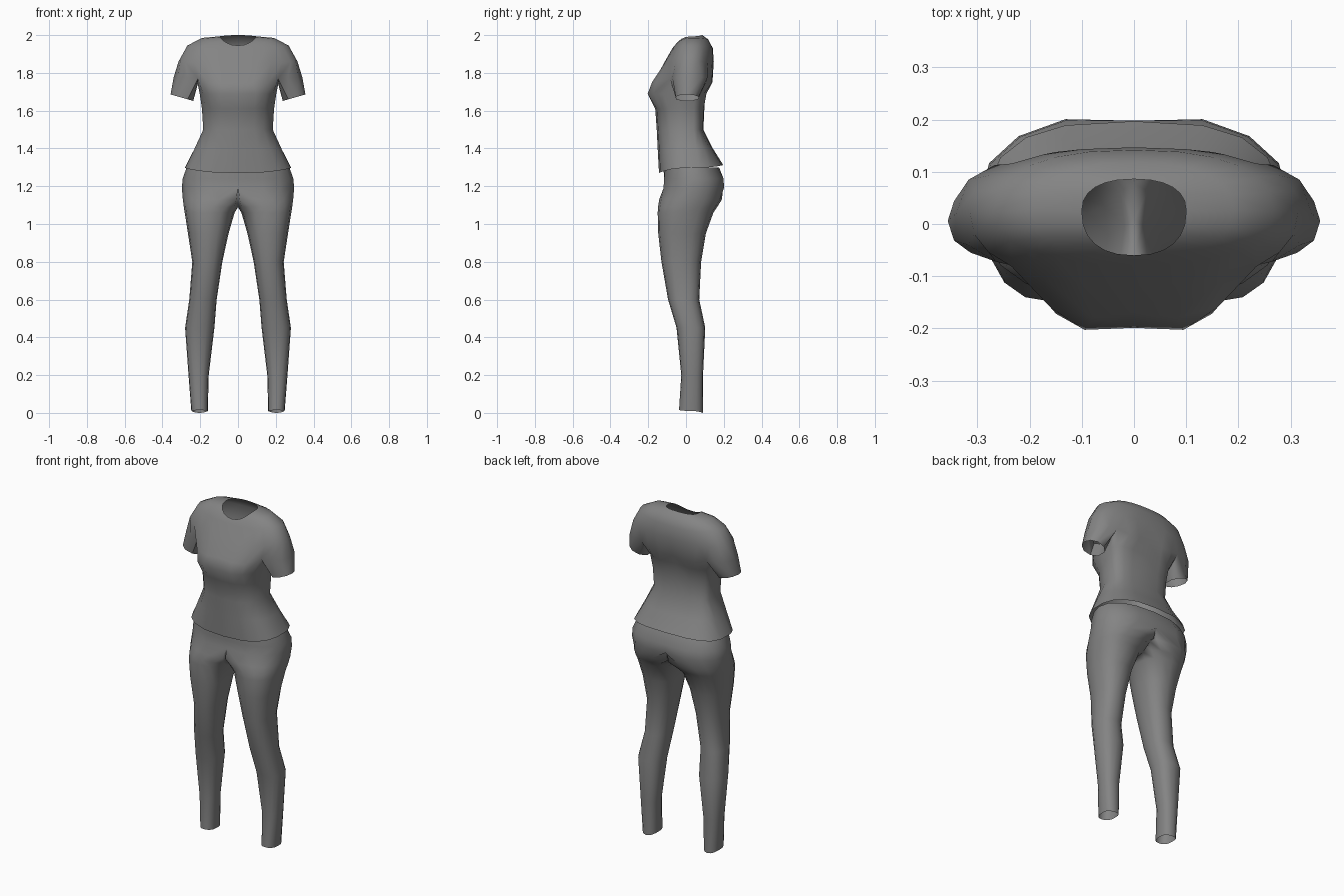
import bpy, bmesh
from math import sin, cos, radians, copysign

cube = bpy.data.objects.get("Cube")
if cube:
    bpy.data.objects.remove(cube)

grey = bpy.data.materials.new("grey cloth")
grey.use_nodes = True
grey.diffuse_color = (0.23, 0.23, 0.23, 1)
grey.node_tree.nodes["Principled BSDF"].inputs["Base Color"].default_value = grey.diffuse_color


def power(v, p):
    return copysign(abs(v) ** p, v)


def ring(angles, x_in, x_out, y_front, y_back, z_front, z_side, z_back, p=0.85, y_mid=None, dent=0.0):
    """Rounded cross-section; points past the centre plane are laid onto it."""
    cx, rx = (x_in + x_out) / 2, (x_out - x_in) / 2
    cy = (y_front + y_back) / 2 if y_mid is None else y_mid
    pts = []
    for a in angles:
        c, s = cos(radians(a)), sin(radians(a))
        x = max(0.0, cx + rx * power(c, p))
        if x < 1e-4:
            x = 0.0
        y_end, z_end = (y_front, z_front) if s < 0 else (y_back, z_back)
        y = cy + (y_end - cy) * abs(s) ** p
        if x == 0:
            y -= copysign(dent, s)
        pts.append((x, y, z_side + (z_end - z_side) * s * s))
    return pts


def strip(bm, low, high, closed=False):
    n = len(low)
    for i in range(n if closed else n - 1):
        j = (i + 1) % n
        quad = (low[i], low[j], high[j], high[i])
        if any(v.co.x > 1e-4 for v in quad):
            bm.faces.new(quad)


def add(bm, pts):
    return [bm.verts.new(p) for p in pts]


def finish(name, bm):
    bmesh.ops.delete(bm, geom=[v for v in bm.verts if not v.link_faces], context='VERTS')
    mesh = bpy.data.meshes.new(name)
    bm.to_mesh(mesh)
    bm.free()
    mesh.materials.append(grey)
    ob = bpy.data.objects.new(name, mesh)
    bpy.context.collection.objects.link(ob)
    mirror = ob.modifiers.new("mirror", 'MIRROR')
    mirror.merge_threshold = 0.0005
    bpy.ops.object.select_all(action='DESELECT')
    ob.select_set(True)
    bpy.context.view_layer.objects.active = ob
    bpy.ops.object.shade_smooth_by_angle(angle=radians(60))


# Trousers: one leg lofted up into half of the hips
leg_angles = [i * 22.5 - 180 for i in range(16)]
leg_rings = [  # z, inner x, outer x, front y, back y, centre dent
    (0.20, 0.155, 0.262, -0.025, 0.09, 0),
    (0.45, 0.125, 0.28, -0.05, 0.102, 0),
    (0.60, 0.113, 0.258, -0.095, 0.07, 0),
    (0.80, 0.083, 0.242, -0.13, 0.08, 0),
    (0.95, 0.05, 0.265, -0.147, 0.105, 0),
    (1.06, 0.018, 0.282, -0.15, 0.145, 0),
    (1.09, -0.02, 0.287, -0.148, 0.165, 0),
    (1.13, -0.10, 0.292, -0.142, 0.19, 0.01),
    (1.19, -0.297, 0.297, -0.13, 0.212, 0.016),
    (1.24, -0.293, 0.293, -0.127, 0.21, 0.012),
    (1.30, -0.272, 0.272, -0.12, 0.175, 0),
]
bm = bmesh.new()
low = add(bm, ring(leg_angles, 0.16, 0.247, -0.037, 0.09, 0.015, 0.01, 0.0))
for z, x_in, x_out, yf, yb, dent in leg_rings:
    high = add(bm, ring(leg_angles, x_in, x_out, yf, yb, z, z, z, dent=dent))
    strip(bm, low, high, closed=True)
    low = high
finish("trousers", bm)

# Shirt: chest line where the body and sleeve part
bm = bmesh.new()
front = add(bm, [(0, -0.17, 1.75), (0.08, -0.18, 1.75), (0.16, -0.16, 1.75), (0.212, -0.085, 1.77)])
arm = add(bm, [(0.265, -0.072, 1.775), (0.318, -0.04, 1.775), (0.341, 0.02, 1.775),
               (0.317, 0.085, 1.775), (0.267, 0.113, 1.775)])
back = add(bm, [(0.215, 0.115, 1.77), (0.15, 0.138, 1.75), (0.08, 0.14, 1.75), (0, 0.13, 1.75)])
armpit = add(bm, [(0.213, -0.03, 1.74), (0.213, 0.06, 1.74)])

# Shirt body, from the hem up to the chest line
body_angles = [-90 + 20 * i for i in range(10)]
body_rings = [  # half width, front y, back y, front z, side z, back z, dent
    (0.284, -0.143, 0.197, 1.27, 1.297, 1.312, 0),
    (0.232, -0.150, 0.142, 1.40, 1.40, 1.40, 0),
    (0.186, -0.155, 0.092, 1.50, 1.50, 1.50, 0),
    (0.193, -0.163, 0.097, 1.61, 1.61, 1.61, 0),
    (0.205, -0.213, 0.112, 1.69, 1.69, 1.69, 0.014),
]
low = None
for w, yf, yb, zf, zs, zb, dent in body_rings:
    high = add(bm, ring(body_angles, -w, w, yf, yb, zf, zs, zb, p=0.72, dent=dent, y_mid=0.02))
    if low:
        strip(bm, low, high)
    low = high
strip(bm, low, front + armpit + back)

# Sleeve, from its slanted hem up to the chest line
sleeve_hem = []
for a in (-115, -72, -36, 0, 36, 72, 115, 155, 205):
    c, s = cos(radians(a)), sin(radians(a))
    sleeve_hem.append((0.294 + 0.063 * c, 0.006 + 0.064 * s, 1.668 + 0.018 * c))
strip(bm, add(bm, sleeve_hem), [front[-1]] + arm + [back[0], armpit[1], armpit[0]], closed=True)

# Shoulders, closing in to the neck opening
shoulder_angles = [-90 + 15 * i for i in range(13)]
shoulder_rings = [  # half width, front y, back y, front z, side z, back z
    (0.315, -0.118, 0.147, 1.85, 1.86, 1.86),
    (0.268, -0.078, 0.142, 1.92, 1.945, 1.93),
    (0.190, -0.066, 0.118, 1.938, 1.985, 1.977),
    (0.100, -0.060, 0.086, 1.945, 1.993, 2.0),
]
low = front + arm + back
for w, yf, yb, zf, zs, zb in shoulder_rings:
    high = add(bm, ring(shoulder_angles, -w, w, yf, yb, zf, zs, zb, y_mid=0.025))
    strip(bm, low, high)
    low = high
finish("shirt", bm)
